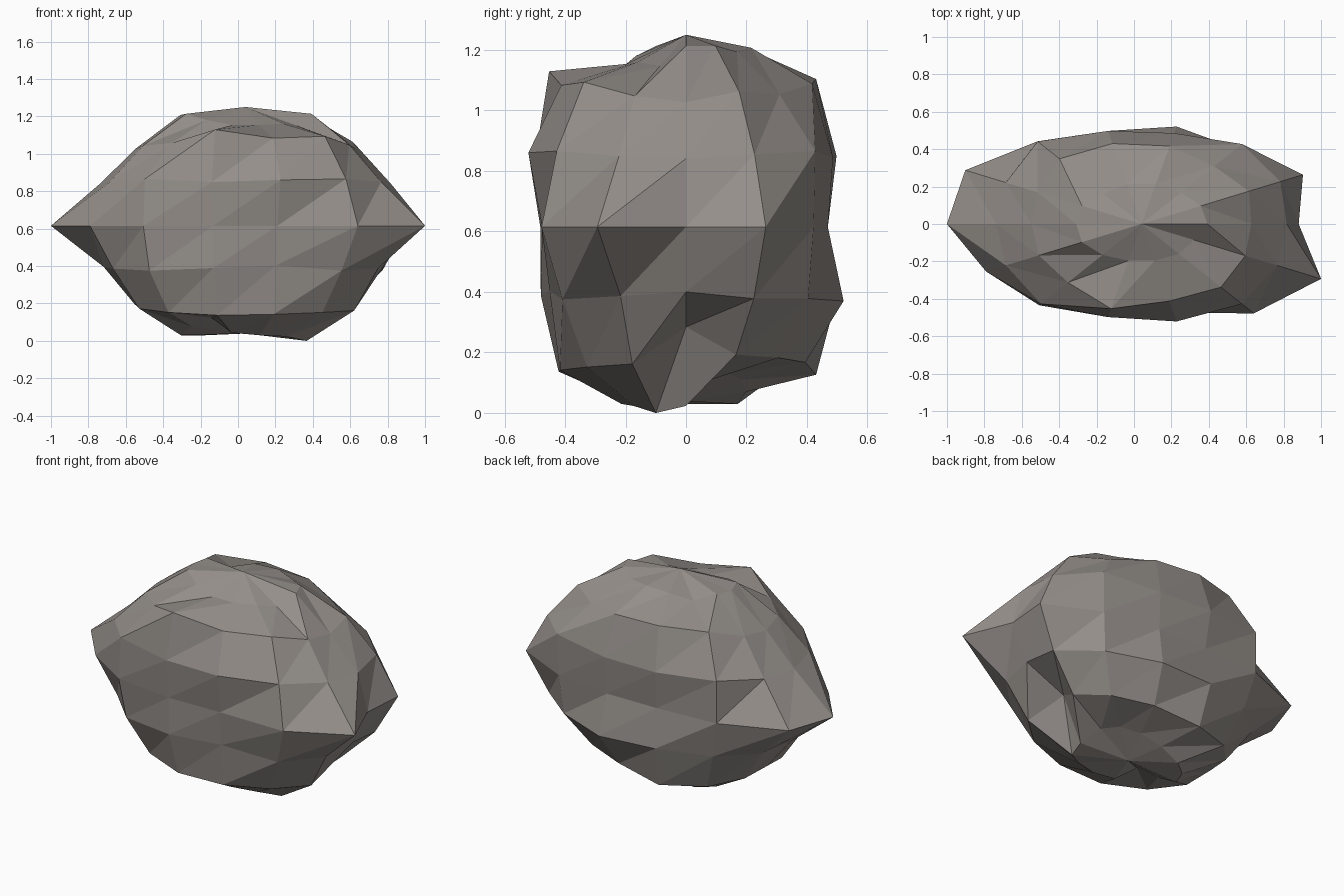
import bpy, bmesh, math

if "Cube" in bpy.data.objects:
    bpy.data.objects.remove(bpy.data.objects["Cube"])

SEGS = 14
SCALE = (1.025, 0.65, 0.72)    # squash of the base sphere
CENTRE = (0.04, 0.0, 0.615)
TOP, BOTTOM = 0.882, 0.80      # pole radii

# bump radius of each ring, bottom to top, counter-clockwise from +x
RINGS = [
    [.89, .76, .73, .76, .82, .88, .88, .88, .81, .74, .86, .88, .89, .925],
    [.65, .83, .85, .88, .96, .92, .86, .82, .87, .91, .94, .93, .91, .89],
    [.78, .86, .86, .89, .85, .85, .83, .80, .83, .87, .82, .77, .87, .83],
    [.82, .935, .83, .74, .735, .87, 1.02, 1.015, .90, .855, .76, .75, .94, 1.04],
    [.82, .87, .91, .83, .85, .94, .85, .82, .85, .91, .85, .89, .91, .85],
    [.81, .88, .86, .93, .96, .97, .85, .81, .84, .87, 1.01, .92, .94, .85],
    [.90, .90, .87, .89, .88, .83, .90, .89, .90, .85, .81, .81, .82, .80],
]


def point(r, lat, lon):
    d = (math.cos(lat) * math.cos(lon), math.cos(lat) * math.sin(lon), math.sin(lat))
    return [c + s * r * v for c, s, v in zip(CENTRE, SCALE, d)]


# boulder: bumpy squashed sphere, triangulated along one diagonal
bm = bmesh.new()
rows = []
for i, radii in enumerate(RINGS):
    lat = math.radians(22.5 * (i - 3))
    rows.append([bm.verts.new(point(r, lat, 2 * math.pi * j / SEGS))
                 for j, r in enumerate(radii)])
south = bm.verts.new(point(BOTTOM, -math.pi / 2, 0))
north = bm.verts.new(point(TOP, math.pi / 2, 0))
for j in range(SEGS):
    k = (j + 1) % SEGS
    bm.faces.new((south, rows[0][k], rows[0][j]))
    bm.faces.new((north, rows[-1][j], rows[-1][k]))
    for lo, hi in zip(rows, rows[1:]):
        bm.faces.new((lo[j], lo[k], hi[k]))
        bm.faces.new((lo[j], hi[k], hi[j]))

mesh = bpy.data.meshes.new("boulder")
bm.to_mesh(mesh)
bm.free()
boulder = bpy.data.objects.new("boulder", mesh)
bpy.context.collection.objects.link(boulder)

# stone colour
stone = bpy.data.materials.new("warm grey stone")
stone.diffuse_color = (0.30, 0.275, 0.255, 1)
stone.use_nodes = True
stone.node_tree.nodes["Principled BSDF"].inputs["Base Color"].default_value = stone.diffuse_color
mesh.materials.append(stone)
